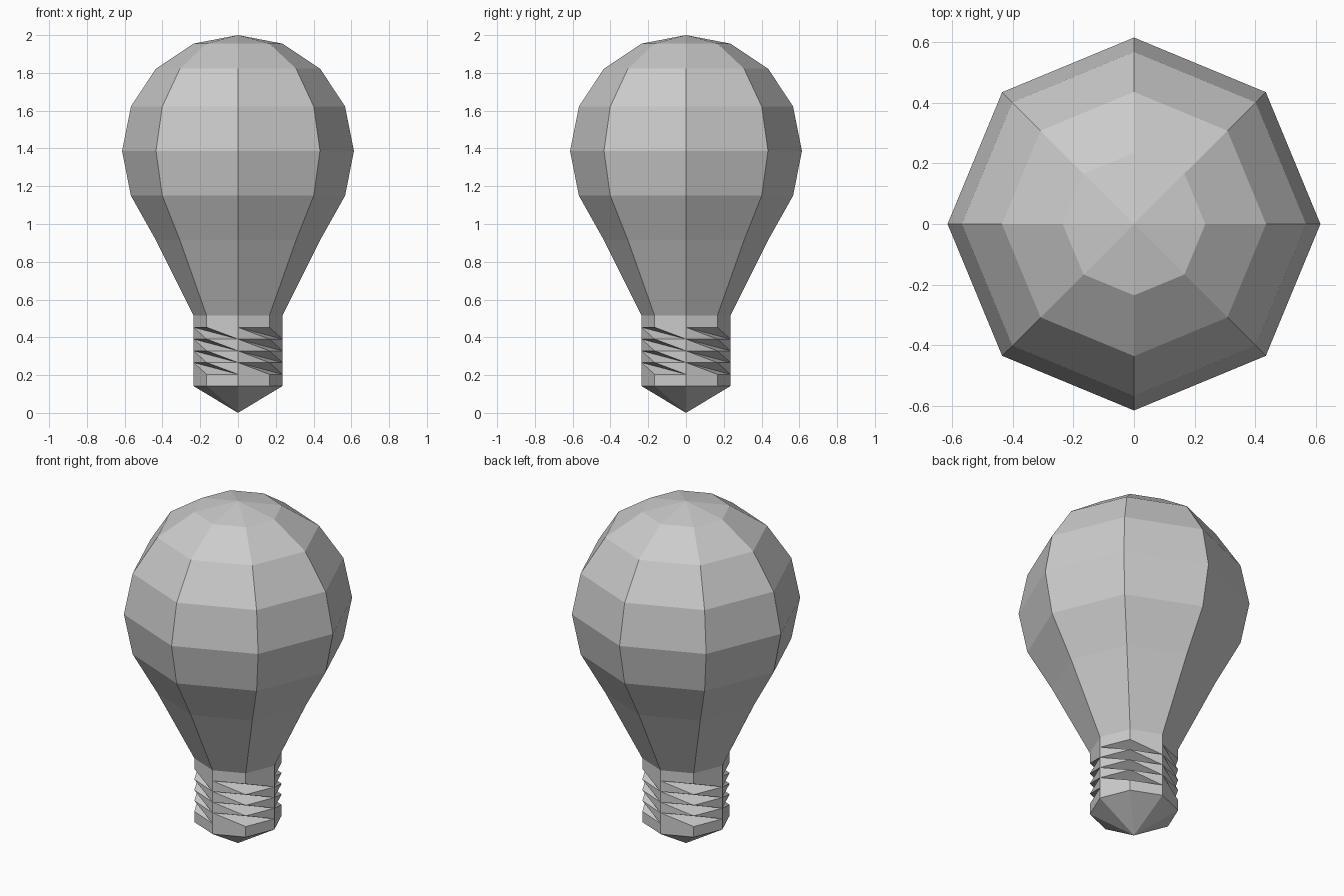
import bpy, bmesh, math

if "Cube" in bpy.data.objects:
    bpy.data.objects.remove(bpy.data.objects["Cube"])

N = 8


def ring(bm, r, z):
    return [bm.verts.new((r * math.cos(math.tau * i / N), r * math.sin(math.tau * i / N), z))
            for i in range(N)]


def bridge(bm, low, high):
    for i in range(N):
        j = (i + 1) % N
        bm.faces.new((low[i], low[j], high[j], high[i]))


def thread(bm, low, high):
    # One step of twist: even sides fold inward, odd sides stay flush
    for i in range(N):
        j, k = (i + 1) % N, (i + 2) % N
        if i % 2 == 0:
            bm.faces.new((high[i], low[k], high[j]))
            bm.faces.new((high[i], low[j], low[k]))
        else:
            bm.faces.new((high[i], low[j], high[j]))
            bm.faces.new((high[j], low[j], low[k]))


bm = bmesh.new()

# Contact tip and threaded base
R = 0.235
tip = bm.verts.new((0, 0, 0))
rings = [ring(bm, R, 0.142 + 0.0622 * s) for s in range(7)]
for i in range(N):
    bm.faces.new((tip, rings[0][(i + 1) % N], rings[0][i]))
for s in range(6):
    (bridge if s in (0, 5) else thread)(bm, rings[s], rings[s + 1])

# Glass: neck flare and rounded dome
last = rings[-1]
for r, z in [(0.435, 0.915), (0.567, 1.15), (0.614, 1.387),
             (0.567, 1.622), (0.435, 1.822), (R, 1.955)]:
    nxt = ring(bm, r, z)
    bridge(bm, last, nxt)
    last = nxt
top = bm.verts.new((0, 0, 2))
for i in range(N):
    bm.faces.new((last[i], last[(i + 1) % N], top))

mesh = bpy.data.meshes.new("light_bulb")
bm.to_mesh(mesh)
bm.free()
bulb = bpy.data.objects.new("light_bulb", mesh)
bpy.context.collection.objects.link(bulb)
